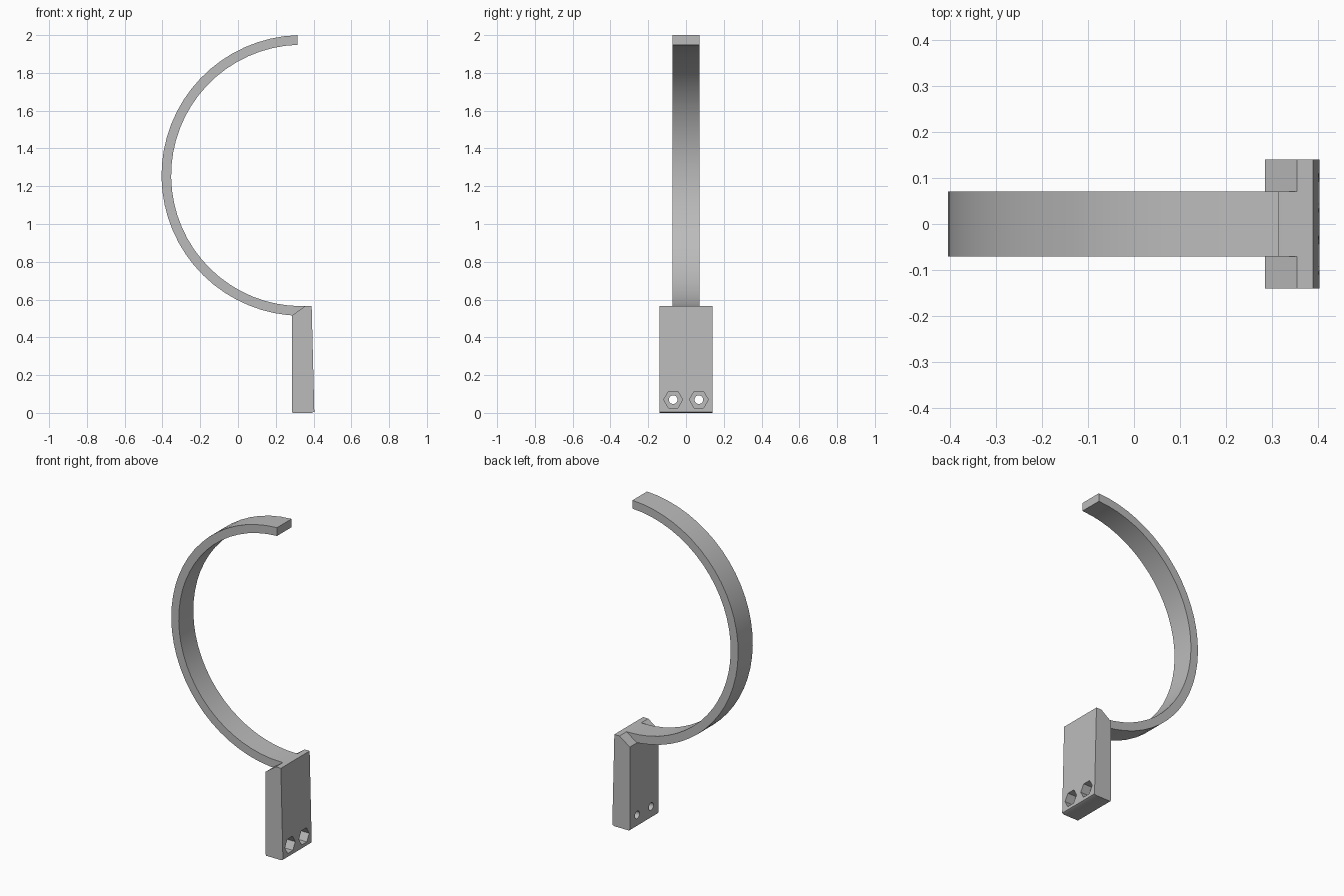
import bpy, bmesh, math

cube = bpy.data.objects.get("Cube")
if cube:
    bpy.data.objects.remove(cube, do_unlink=True)

grey = bpy.data.materials.new("plain grey")
grey.use_nodes = True
colour = (0.5, 0.5, 0.5, 1)
grey.diffuse_color = colour
grey.node_tree.nodes["Principled BSDF"].inputs["Base Color"].default_value = colour


def extrude_profile(name, points, half_width):
    """Solid from an x-z outline, extruded symmetrically along y."""
    bm = bmesh.new()
    face = bm.faces.new([bm.verts.new((x, -half_width, z)) for x, z in points])
    result = bmesh.ops.extrude_face_region(bm, geom=[face])
    moved = [v for v in result["geom"] if isinstance(v, bmesh.types.BMVert)]
    bmesh.ops.translate(bm, verts=moved, vec=(0, 2 * half_width, 0))
    bmesh.ops.recalc_face_normals(bm, faces=bm.faces)
    mesh = bpy.data.meshes.new(name)
    bm.to_mesh(mesh)
    bm.free()
    obj = bpy.data.objects.new(name, mesh)
    bpy.context.collection.objects.link(obj)
    mesh.materials.append(grey)
    return obj


# Curved hook strip, ending flush with the top of the block
CX, CZ, OUTER, INNER, TIP_X = 0.338, 1.257, 0.743, 0.692, 0.315
STEPS = 32


def arc(radius):
    start = math.acos((TIP_X - CX) / radius)
    end = 1.5 * math.pi
    angles = [start + (end - start) * i / STEPS for i in range(STEPS + 1)]
    return [(CX + radius * math.cos(a), CZ + radius * math.sin(a)) for a in angles]


hook = extrude_profile("hook_strip", arc(OUTER) + [(0.355, CZ - OUTER), (0.355, CZ - INNER)]
                       + arc(INNER)[::-1], 0.071)

# Mounting block with a chamfered back edge and a slightly leaning outer face
block = extrude_profile("mounting_block", [
    (0.285, 0.01), (0.29, 0.0), (0.39, 0.0), (0.404, 0.006),
    (0.39, 0.565), (0.355, 0.565), (0.285, 0.515)], 0.14)


# Screw holes with hexagonal nut pockets
def cut(name, sides, radius, depth, x, y):
    bpy.ops.mesh.primitive_cylinder_add(vertices=sides, radius=radius, depth=depth,
                                        location=(x, y, 0.07),
                                        rotation=(0, math.pi / 2, 0))
    cutter = bpy.context.object
    cutter.name = name
    mod = block.modifiers.new(name, "BOOLEAN")
    mod.operation = "DIFFERENCE"
    mod.solver = "EXACT"
    mod.object = cutter
    bpy.context.view_layer.objects.active = block
    bpy.ops.object.modifier_apply(modifier=mod.name)
    bpy.data.objects.remove(cutter, do_unlink=True)


for side, y in (("right", -0.068), ("left", 0.068)):
    cut(side + "_screw_hole", 24, 0.023, 0.4, 0.345, y)
    hex_name = side + "_nut_pocket"
    cut(hex_name, 6, 0.05, 0.1, 0.395, y)

for obj in (hook, block):
    bpy.ops.object.select_all(action="DESELECT")
    obj.select_set(True)
    bpy.context.view_layer.objects.active = obj
    bpy.ops.object.shade_smooth_by_angle(angle=math.radians(25))
